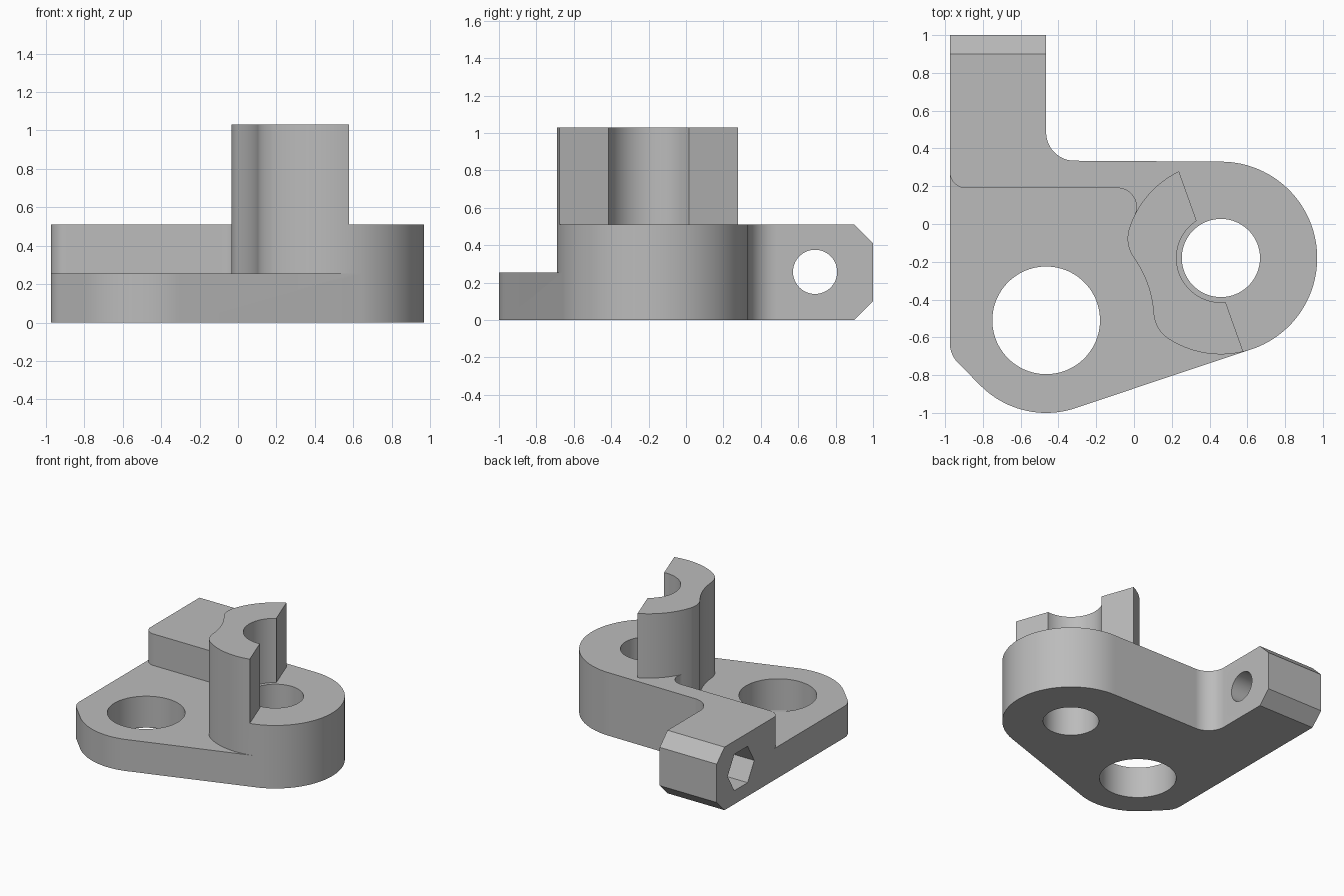
import bpy, bmesh, math
from mathutils import Vector

cube = bpy.data.objects.get("Cube")
if cube:
    bpy.data.objects.remove(cube)

grey = bpy.data.materials.new("plain grey")
grey.use_nodes = True
colour = (0.5, 0.5, 0.5, 1)
grey.diffuse_color = colour
grey.node_tree.nodes["Principled BSDF"].inputs["Base Color"].default_value = colour


def arc(centre, r, start, end, step=3):
    """Points along an arc, angles in degrees."""
    n = max(1, math.ceil(abs(end - start) / step - 1e-6))
    angles = [math.radians(start + (end - start) * i / n) for i in range(n + 1)]
    return [(centre[0] + r * math.cos(t), centre[1] + r * math.sin(t)) for t in angles]


def ring(centre, r, step=3):
    return arc(centre, r, 0, 360, step)[:-1]


def prism(name, points, low, high, axis="z"):
    """Extrude a profile along z, or a (y, z) profile along x."""
    clean = []
    for p in points:
        if not clean or (Vector(p) - Vector(clean[-1])).length > 1e-5:
            clean.append(p)
    bm = bmesh.new()
    verts = [bm.verts.new((p, q, low) if axis == "z" else (low, p, q)) for p, q in clean]
    face = bm.faces.new(verts)
    top = bmesh.ops.extrude_face_region(bm, geom=[face])["geom"]
    shift = (0, 0, high - low) if axis == "z" else (high - low, 0, 0)
    bmesh.ops.translate(bm, vec=shift, verts=[v for v in top if isinstance(v, bmesh.types.BMVert)])
    bmesh.ops.recalc_face_normals(bm, faces=bm.faces)
    mesh = bpy.data.meshes.new(name)
    bm.to_mesh(mesh)
    bm.free()
    mesh.materials.append(grey)
    obj = bpy.data.objects.new(name, mesh)
    bpy.context.collection.objects.link(obj)
    return obj


def combine(target, tool, operation="DIFFERENCE"):
    mod = target.modifiers.new("combine", "BOOLEAN")
    mod.operation, mod.solver, mod.object = operation, "EXACT", tool
    bpy.context.view_layer.objects.active = target
    bpy.ops.object.modifier_apply(modifier=mod.name)
    bpy.data.objects.remove(tool)


def heading(a, b):
    return math.degrees(math.atan2(b[1] - a[1], b[0] - a[0])) % 360


# Main centres: boss on the right, large hole on the left
boss, hole = (0.46, -0.18), (-0.465, -0.51)
R, RH = 0.51, 0.49
span = math.dist(boss, hole)
tilt = heading(hole, boss)
tangent = tilt - 90 + math.degrees(math.asin((R - RH) / span))

# Bracket body with its arm
outline = ([(-0.975, 1), (-0.975, -0.63)]
           + arc((-0.825, -0.63), 0.15, 180, 225)
           + arc(hole, RH, 225, 360 + tangent)
           + arc(boss, R, tangent, 90)
           + arc((-0.315, 0.485), 0.15, 270, 180)
           + [(-0.465, 1)])
body = prism("bracket_body", outline, 0, 0.51)

# Tower wall: boss circle blended into a clearance circle round the large hole
clear, blend = 0.57, 0.175
dc, dh = R - blend, clear + blend
phi = math.degrees(math.acos((dc**2 + span**2 - dh**2) / (2 * dc * span)))
back = tilt + 180
upper, lower = [arc(boss, dc, back + s * phi, back + s * phi)[0] for s in (-1, 1)]
corner = (boss[0] - math.sqrt((R + 0.1)**2 - 0.27**2), 0.09)
join = heading(boss, corner)
flat = 0.055
half = math.degrees(math.acos(flat / R))
wall = (arc(boss, R, join, back - phi)
        + arc(upper, blend, back - phi, heading(upper, hole))
        + arc(hole, clear, heading(hole, upper), heading(hole, lower) - 360
              if heading(hole, lower) > 180 else heading(hole, lower))
        + arc(lower, blend, heading(lower, hole), back + phi)
        + arc(boss, R, back + phi, back + half))

# Sunken floor round the large hole
pocket = ([(-1.5, 0.275)]
          + arc((-0.89, 0.275), 0.085, 180, 270)
          + arc(corner, 0.1, 90, join - 180)
          + wall
          + arc(boss, R, back + half, 360 + tangent)
          + [(0.8, -1.3), (-1.5, -1.3)])
combine(body, prism("pocket_cutter", pocket, 0.255, 0.8))

# Half-round tower with a curved inner face
inner = 0.235
half_in = math.degrees(math.acos(flat / inner))
tower = (arc(boss, R, back - half, join) + wall
         + arc(boss, inner, back + half_in, back - half_in))
combine(body, prism("tower", tower, 0.51, 1.03), "UNION")

# Vertical holes
combine(body, prism("large_hole", ring(hole, 0.285), -0.1, 0.4))
combine(body, prism("boss_hole", ring(boss, 0.207), -0.1, 0.8))

# Arm end chamfers, cross hole and hexagonal nut recess
for z in (0, 0.51):
    combine(body, prism("chamfer", ring((1, z), 0.1, 90), -1.2, -0.2, "x"))
combine(body, prism("cross_hole", ring((0.69, 0.257), 0.118), -1.2, -0.3, "x"))
combine(body, prism("nut_recess", ring((0.69, 0.257), 0.17, 60), -1.2, -0.675, "x"))

bpy.ops.object.select_all(action="DESELECT")
body.select_set(True)
bpy.context.view_layer.objects.active = body
bpy.ops.object.shade_smooth_by_angle(angle=math.radians(25))
